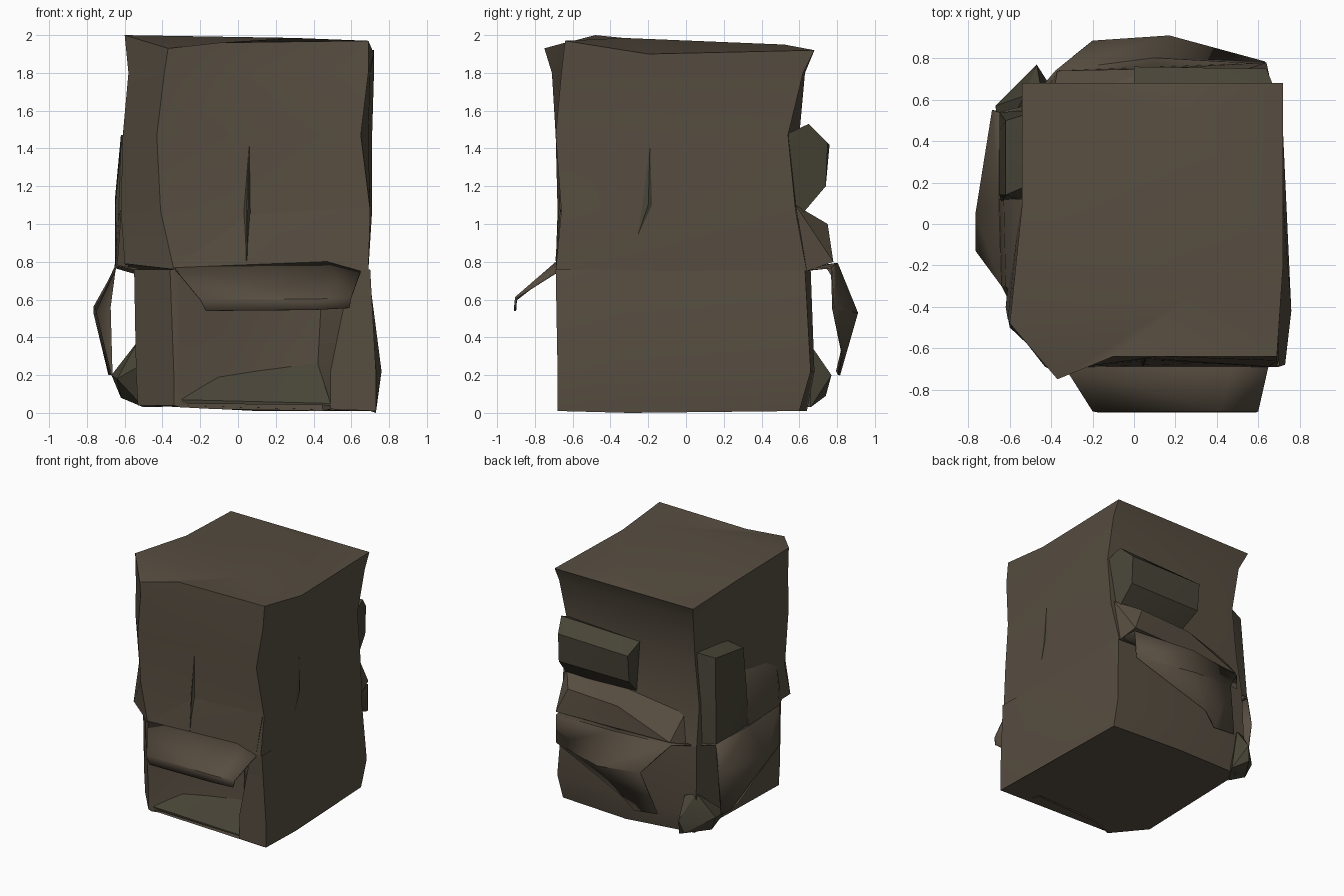
import bpy, bmesh, math


def material(name, col):
    m = bpy.data.materials.new(name)
    m.diffuse_color = (*col, 1)
    return m


BROWN = material("weathered_brown", (0.095, 0.075, 0.052))
OLIVE = material("dark_olive", (0.065, 0.058, 0.038))


def finish(name, bm, mat, angle=35):
    bmesh.ops.recalc_face_normals(bm, faces=bm.faces)
    me = bpy.data.meshes.new(name)
    bm.to_mesh(me)
    bm.free()
    ob = bpy.data.objects.new(name, me)
    bpy.context.collection.objects.link(ob)
    me.materials.append(mat)
    bpy.ops.object.select_all(action='DESELECT')
    ob.select_set(True)
    bpy.context.view_layer.objects.active = ob
    bpy.ops.object.shade_smooth_by_angle(angle=math.radians(angle))
    return ob


def bridge(bm, a, b, closed=True):
    n = len(a)
    for i in range(n if closed else n - 1):
        j = (i + 1) % n
        bm.faces.new((a[i], a[j], b[j], b[i]))


def loft(levels):
    """Open stack of plan outlines; each level is a list of (x, y, z)."""
    bm = bmesh.new()
    rings = [[bm.verts.new(p) for p in lv] for lv in levels]
    for a, b in zip(rings, rings[1:]):
        bridge(bm, a, b)
    return bm, rings


def hull(name, pts, mat):
    bm = bmesh.new()
    for p in pts:
        bm.verts.new(p)
    bmesh.ops.convex_hull(bm, input=bm.verts)
    return finish(name, bm, mat, 25)


def sheet(name, rows, mat, thick=0.012):
    """Thin bent flap made from rows of points."""
    bm = bmesh.new()
    vr = [[bm.verts.new(p) for p in r] for r in rows]
    for a, b in zip(vr, vr[1:]):
        bridge(bm, a, b, False)
    ob = finish(name, bm, mat)
    s = ob.modifiers.new("thickness", 'SOLIDIFY')
    s.thickness = thick
    s.offset = 0
    return ob


def at(z, pts):
    return [(x, y, z) for x, y in pts]


# Lower body with a shallow recess in the front
low = [(-.53, -.45, .04), (-.34, -.68, .04), (-.31, -.68, .03), (-.12, -.6, .02), (.45, -.56, .01),
       (.49, -.68, .02), (.73, -.68, .01), (.73, -.3, 0), (.7, .6, .01), (.1, .64, .01), (-.5, .6, .04)]
mid = [(-.54, -.45), (-.34, -.68), (-.31, -.68), (-.1, -.57), (.42, -.53), (.49, -.68),
       (.73, -.68), (.76, -.42), (.71, .66), (.1, .68), (-.54, .64)]
high = [(-.55, -.45), (-.36, -.69), (-.31, -.69), (-.01, -.57), (.45, -.54), (.6, -.69),
        (.7, -.69), (.69, -.3), (.68, .63), (.1, .66), (-.53, .62)]
bm, r = loft([low, at(.22, mid), at(.76, high)])
finish("lower_body", bm, BROWN)

# Underside and sloping floor of the recess
bm = bmesh.new()
bm.faces.new([bm.verts.new(low[i]) for i in (0, 1, 6, 7, 8, 9, 10)])
finish("underside", bm, BROWN)
hull("recess_floor", [(-.31, -.675, .07), (.49, -.68, .05), (-.1, -.565, .2), (.42, -.525, .27),
                      (-.1, -.565, .05), (.42, -.525, .05), (-.3, -.67, .05), (.49, -.68, .04)], OLIVE)

# Upper body: flared left chamfer, front, right, back, left
levels = [
    [(-.6, -.5, .79), (-.34, -.69, .76), (.1, -.69, .76), (.69, -.69, .75), (.69, -.2, .75),
     (.68, .64, .75), (.1, .66, .75), (-.53, .62, .75), (-.57, .1, .75)],
    at(1.07, [(-.62, -.4), (-.41, -.68), (.05, -.655), (.7, -.66), (.69, -.18), (.71, .58), (.1, .57), (-.52, .57), (-.55, .1)]),
    at(1.47, [(-.61, -.46), (-.43, -.69), (.08, -.65), (.65, -.69), (.69, -.18), (.71, .54), (.1, .6), (-.48, .57), (-.52, .1)]),
    at(1.8, [(-.58, -.5), (-.39, -.71), (.12, -.64), (.69, -.66), (.7, -.15), (.72, .62), (.1, .63), (-.5, .62), (-.53, .1)]),
    [(-.6, -.48, 2.0), (-.37, -.75, 1.93), (-.1, -.64, 1.96), (.69, -.64, 1.97), (.72, -.2, 1.9),
     (.72, .68, 1.92), (.1, .68, 1.92), (-.54, .68, 1.92), (-.54, .1, 1.94)],
]
bm, r = loft(levels)
bm.faces.new(r[0])
top = r[-1]
# Low ridge along the top
va, vb = bm.verts.new((.3, -.33, 1.985)), bm.verts.new((.29, .52, 1.95))
for i, j, v in ((0, 1, va), (1, 2, va), (2, 3, va), (3, 4, va), (4, 5, vb),
                (5, 6, vb), (6, 7, vb), (7, 8, vb), (8, 0, va)):
    bm.faces.new((top[i], top[j], v))
bm.faces.new((top[4], vb, va))
bm.faces.new((top[8], va, vb))
finish("upper_body", bm, BROWN, 30)

# Sloping sill and thin ribs on the front and right panels
hull("front_sill", [(-.34, -.69, .77), (.65, -.69, .77), (.06, -.66, 1.05), (.69, -.665, 1.09),
                    (-.3, -.64, .77), (.65, -.64, .77), (.45, -.66, 1.04)], BROWN)
hull("front_rib", [(.06, -.65, 1.44), (.025, -.65, 1.05), (.07, -.65, 1.05),
                   (.045, -.692, .79), (.045, -.67, 1.1)], OLIVE)
hull("right_rib", [(.69, -.19, 1.44), (.68, -.16, 1.1), (.68, -.24, 1.1),
                   (.68, -.31, .78), (.7, -.2, 1.1)], OLIVE)

# Front awning
sheet("front_awning", [[(-.34, -.68, .77), (.47, -.68, .8), (.65, -.68, .75)],
                       [(-.2, -.9, .6), (.42, -.9, .6), (.6, -.9, .61)],
                       [(-.17, -.905, .54), (.4, -.905, .545), (.59, -.905, .555)]], BROWN)

# Left side: upper block, low skirt beside it, hanging flap
hull("left_block", [(-.62, .5, 1.47), (-.62, .14, 1.42), (-.65, .14, 1.1), (-.65, .45, 1.15),
                    (-.65, .54, .77), (-.64, .1, .78), (-.46, .55, 1.5), (-.48, .2, 1.48),
                    (-.47, .56, .77), (-.5, .1, .77)], OLIVE)
hull("left_skirt", [(-.64, -.3, .78), (-.65, .12, .78), (-.63, .12, 1.05), (-.62, -.3, 1.05),
                    (-.58, -.42, .77), (-.5, .14, .76), (-.57, -.35, 1.2), (-.53, .12, 1.2)], BROWN)
sheet("left_flap", [[(-.53, -.42, .76), (-.54, .1, .74), (-.53, .57, .76)],
                    [(-.64, -.3, .78), (-.65, .1, .77), (-.65, .54, .78)],
                    [(-.76, -.13, .56), (-.76, .05, .53), (-.68, .55, .56)],
                    [(-.68, .3, .22), (-.68, .4, .2), (-.67, .5, .2)]], BROWN)

# Back: box, slope under it and hanging flap
hull("back_box", [(0, .76, 1.42), (.64, .75, 1.43), (0, .74, 1.2), (.64, .74, 1.2),
                  (0, .6, 1.48), (.68, .65, 1.53), (.05, .57, 1.05), (.66, .57, 1.0), (.7, .52, 1.47)], OLIVE)
hull("back_slope", [(-.4, .57, 1.0), (.68, .58, 1.1), (-.37, .74, .8), (.64, .78, .8),
                    (.1, .75, .98), (.55, .75, 1.0), (-.45, .6, .75), (.67, .64, .75)], BROWN)
sheet("back_flap", [[(-.5, .6, .76), (.1, .66, .76), (.66, .64, .76)],
                    [(-.38, .74, .78), (.1, .8, .79), (.64, .77, .77)],
                    [(-.2, .88, .56), (.17, .905, .53), (.63, .78, .55)],
                    [(-.3, .8, .22), (-.1, .81, .2), (.0, .83, .3)]], BROWN)

# Corner foot at the back left
hull("corner_foot", [(-.67, .57, .2), (-.47, .77, .2), (-.62, .55, .08), (-.5, .74, .09),
                     (-.53, .62, .38), (-.45, .66, .36), (-.52, .45, .25), (-.5, .5, .03),
                     (-.4, .66, .03), (-.64, .4, .18)], OLIVE)
